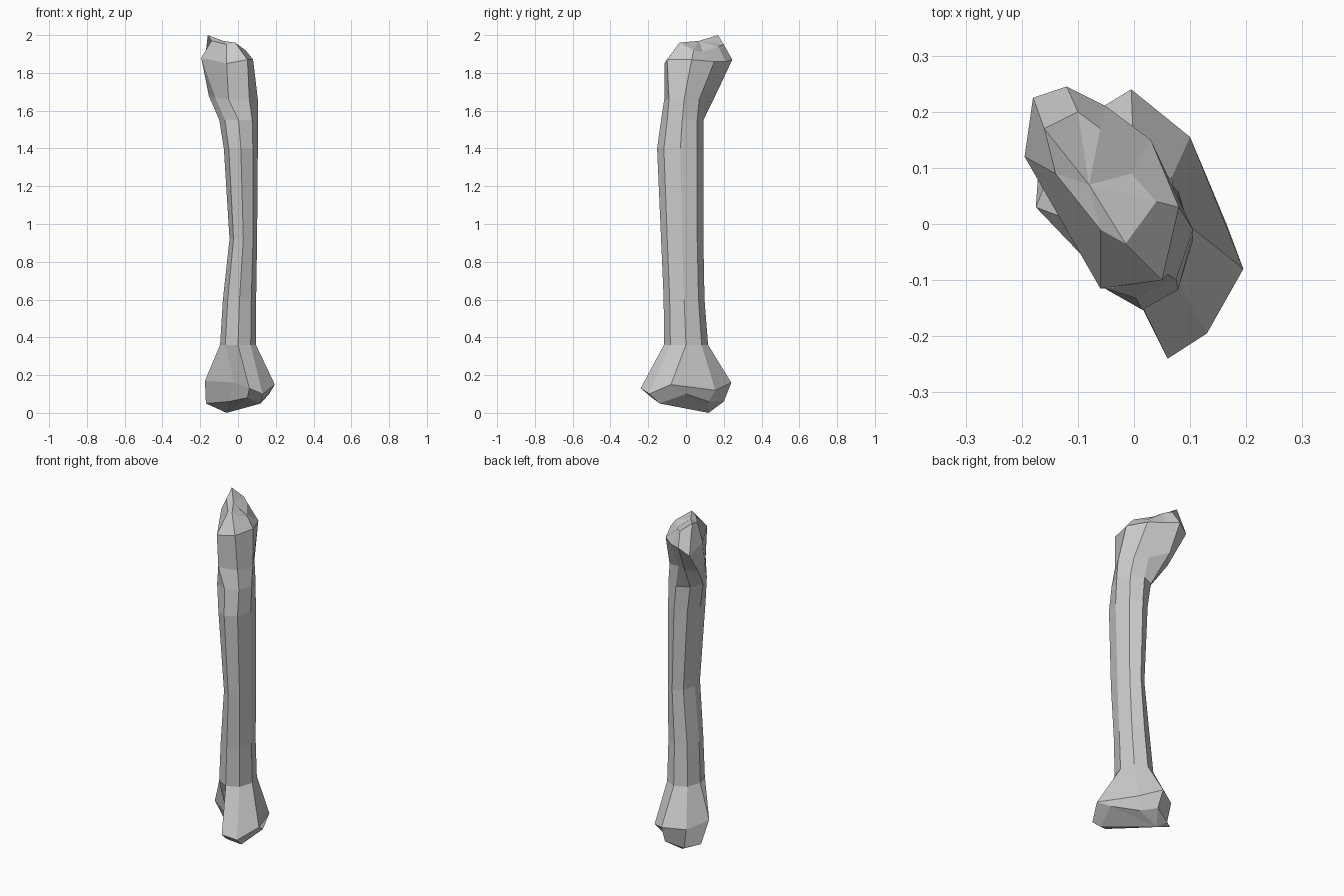
import bpy, bmesh, math
from mathutils import Vector

SIDES = 8


def oval(z, cx, cy, rx, ry):
    """Horizontal eight-sided section of the shaft."""
    return [(cx + rx * math.cos(k * math.tau / SIDES),
             cy + ry * math.sin(k * math.tau / SIDES), z) for k in range(SIDES)]


# Knee end: underside rim, then the widest outline with the notch at the back
knee = [
    [(.165, 0, .10), (.06, .12, .06), (0, .20, .06), (-.10, .16, .03),
     (-.17, .10, .05), (-.05, -.02, .06), (.05, -.18, .08), (.12, -.14, .05)],
    [(.195, -.08, .15), (.10, .155, .12), (-.005, .24, .16), (-.12, .17, .15),
     (-.175, .03, .17), (-.02, -.07, .16), (.06, -.24, .13), (.13, -.195, .10)],
]

# Shaft: slightly bowed, narrowest in the middle
shaft = [oval(*s) for s in (
    (.36, 0, 0, .095, .117),
    (.60, .008, -.01, .088, .108),
    (.92, .028, -.02, .073, .112),
    (1.40, .015, -.03, .09, .123),
    (1.55, .003, -.02, .102, .112),
)]

# Hip end: neck, rounded head leaning to the back left, then the top rim
hip = [
    [(.105, -.01, 1.66), (.06, .07, 1.66), (-.02, .10, 1.68), (-.11, .17, 1.71),
     (-.155, .10, 1.68), (-.12, -.01, 1.67), (-.05, -.115, 1.66), (.06, -.09, 1.66)],
    [(.08, .03, 1.87), (.03, .15, 1.86), (-.05, .21, 1.86), (-.12, .245, 1.87),
     (-.18, .225, 1.83), (-.195, .12, 1.88), (-.06, -.115, 1.85), (.05, -.10, 1.87)],
    [(.04, .04, 1.92), (-.005, .09, 1.91), (-.06, .17, 1.94), (-.10, .20, 1.95),
     (-.16, .17, 2.0), (-.14, .09, 1.97), (-.06, -.01, 1.95), (-.015, -.035, 1.96)],
]

# Loft all sections into one closed bone
bm = bmesh.new()
rings = [[bm.verts.new(p) for p in ring] for ring in knee + shaft + hip]
for low, high in zip(rings, rings[1:]):
    for k in range(SIDES):
        n = (k + 1) % SIDES
        bm.faces.new((low[k], low[n], high[n], high[k]))


def fan(ring, tip):
    """Close an end with triangles meeting at one point."""
    t = bm.verts.new(tip)
    for k in range(SIDES):
        bm.faces.new((ring[k], ring[(k + 1) % SIDES], t))


fan(rings[0], Vector((-.06, .12, 0)))
fan(rings[-1], Vector((-.08, .07, 1.97)))
bmesh.ops.recalc_face_normals(bm, faces=bm.faces)

mesh = bpy.data.meshes.new("thigh_bone")
bm.to_mesh(mesh)
bm.free()
bpy.context.collection.objects.link(bpy.data.objects.new("thigh_bone", mesh))
